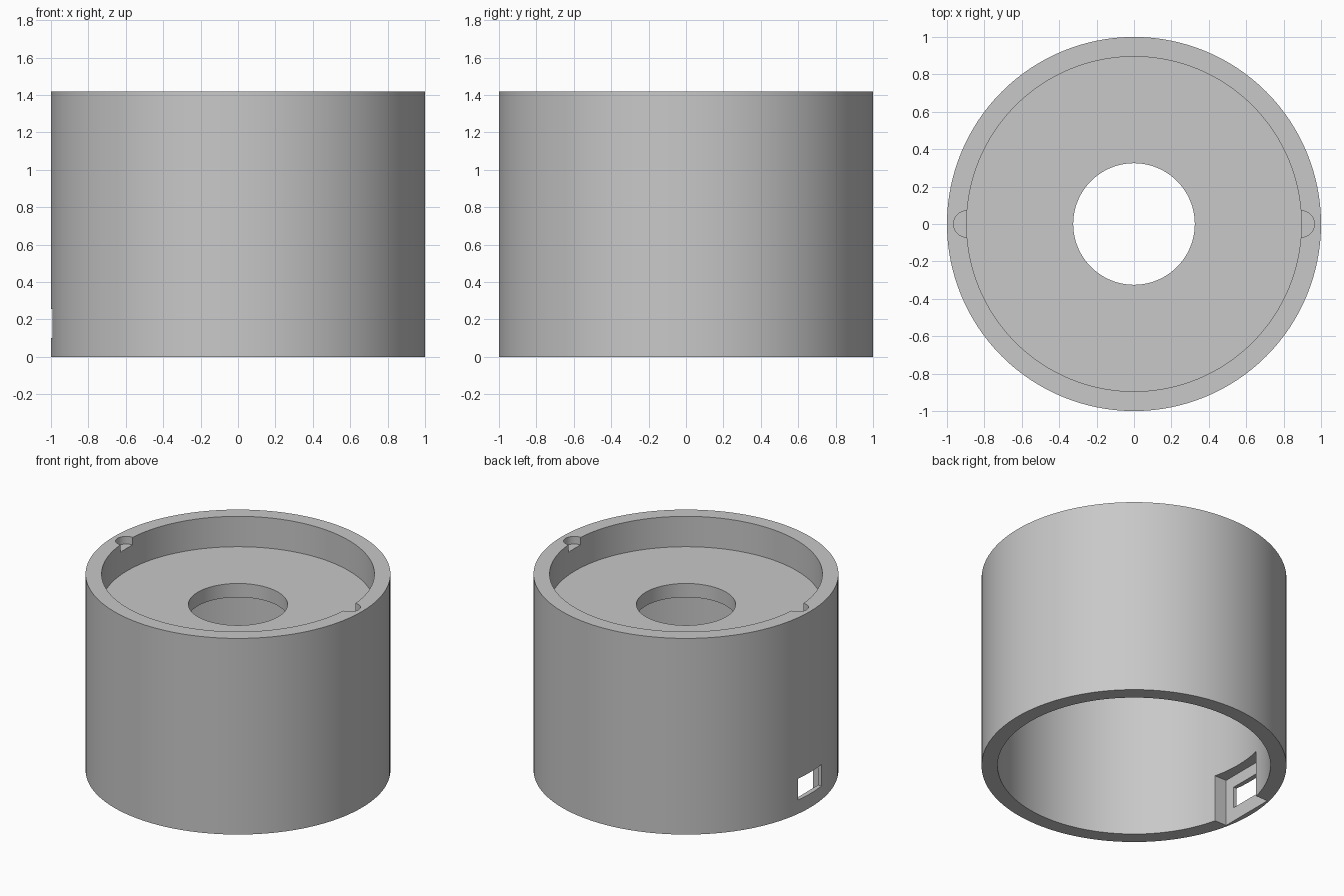
import bpy, bmesh, math

if "Cube" in bpy.data.objects:
    bpy.data.objects.remove(bpy.data.objects["Cube"], do_unlink=True)

OUTER, INNER, HOLE = 1.0, 0.895, 0.325
HEIGHT, SHELF_TOP, SHELF_BOTTOM = 1.42, 1.2, 1.1
SEGMENTS = 128

grey = bpy.data.materials.new("plain grey")
grey.use_nodes = True
grey.diffuse_color = (0.58, 0.58, 0.58, 1)
grey.node_tree.nodes["Principled BSDF"].inputs["Base Color"].default_value = grey.diffuse_color


def add_object(name, bm):
    bmesh.ops.recalc_face_normals(bm, faces=bm.faces)
    mesh = bpy.data.meshes.new(name)
    bm.to_mesh(mesh)
    bm.free()
    mesh.materials.append(grey)
    obj = bpy.data.objects.new(name, mesh)
    bpy.context.collection.objects.link(obj)
    return obj


def lathe(name, profile):
    """Revolve a closed (radius, height) profile around z."""
    bm = bmesh.new()
    rings = []
    for i in range(SEGMENTS):
        a = 2 * math.pi * i / SEGMENTS
        rings.append([bm.verts.new((r * math.cos(a), r * math.sin(a), z)) for r, z in profile])
    for i, ring in enumerate(rings):
        following = rings[(i + 1) % SEGMENTS]
        for j in range(len(profile)):
            k = (j + 1) % len(profile)
            bm.faces.new((ring[j], following[j], following[k], ring[k]))
    return add_object(name, bm)


def box(name, low, high):
    bm = bmesh.new()
    bmesh.ops.create_cube(bm, size=1)
    for v in bm.verts:
        v.co = [(l + h) / 2 + c * (h - l) for l, h, c in zip(low, high, v.co)]
    return add_object(name, bm)


def rod(name, x, radius, bottom, top):
    bm = bmesh.new()
    bmesh.ops.create_cone(bm, cap_ends=True, segments=32, radius1=radius, radius2=radius, depth=top - bottom)
    bmesh.ops.translate(bm, verts=bm.verts, vec=(x, 0, (top + bottom) / 2))
    return add_object(name, bm)


# Tubular housing with a pierced shelf below the rim
housing = lathe("housing", [
    (INNER, 0), (OUTER, 0), (OUTER, HEIGHT), (INNER, HEIGHT),
    (INNER, SHELF_TOP), (HOLE, SHELF_TOP), (HOLE, SHELF_BOTTOM), (INNER, SHELF_BOTTOM)])

# Rim notches, inner socket recess and the port through the wall
cutters = [rod("rim_notch_cutter", side * INNER, 0.07, HEIGHT - 0.055, HEIGHT + 0.1) for side in (-1, 1)]
cutters.append(box("recess_cutter", (-0.965, -0.21, -0.1), (-0.6, 0.21, 0.34)))
cutters.append(box("port_cutter", (-1.1, -0.133, 0.1), (-0.7, 0.133, 0.255)))

bpy.ops.object.select_all(action="DESELECT")
bpy.context.view_layer.objects.active = housing
housing.select_set(True)
for cutter in cutters:
    cutter.hide_render = True
    cut = housing.modifiers.new(cutter.name, "BOOLEAN")
    cut.operation = "DIFFERENCE"
    cut.solver = "EXACT"
    cut.object = cutter
    bpy.ops.object.modifier_apply(modifier=cut.name)
    bpy.data.objects.remove(cutter, do_unlink=True)

bpy.ops.object.shade_smooth_by_angle(angle=math.radians(30))
